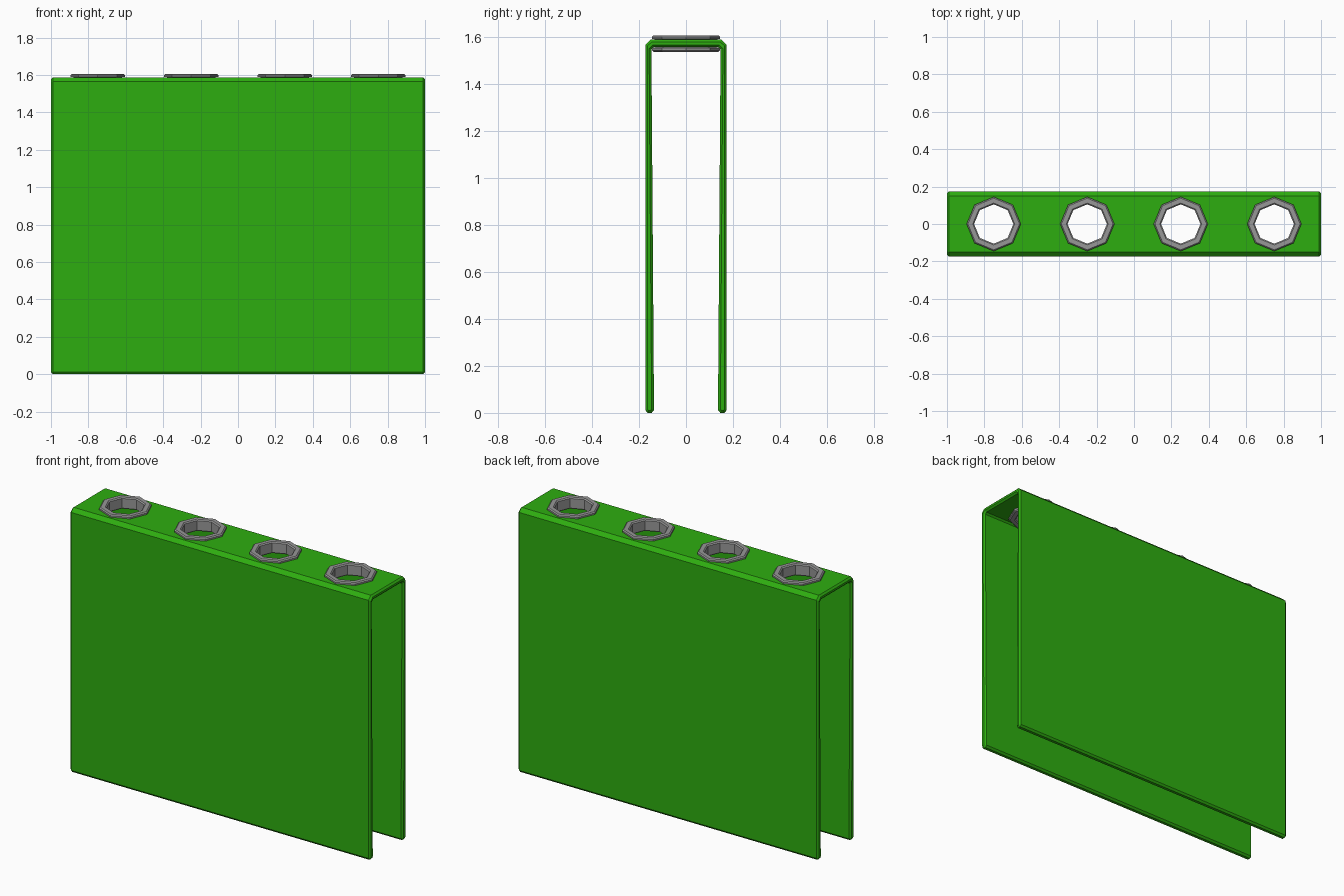
import bpy, bmesh
from math import tau, cos, sin

cube = bpy.data.objects.get("Cube")
if cube:
    bpy.data.objects.remove(cube, do_unlink=True)


def material(name, colour):
    m = bpy.data.materials.new(name)
    m.use_nodes = True
    m.diffuse_color = colour
    m.node_tree.nodes["Principled BSDF"].inputs["Base Color"].default_value = colour
    return m


def add_object(name, bm, mat=None):
    bmesh.ops.recalc_face_normals(bm, faces=bm.faces)
    mesh = bpy.data.meshes.new(name)
    bm.to_mesh(mesh)
    bm.free()
    obj = bpy.data.objects.new(name, mesh)
    bpy.context.collection.objects.link(obj)
    if mat:
        mesh.materials.append(mat)
    return obj


def lathe_ring(profile, x, sides=8):
    """Closed (radius, z) profile swept around a vertical axis at x."""
    bm = bmesh.new()
    loops = [[bm.verts.new((x + r * cos(tau * i / sides), r * sin(tau * i / sides), z))
              for r, z in profile] for i in range(sides)]
    n = len(profile)
    for i in range(sides):
        a, b = loops[i], loops[(i + 1) % sides]
        for j in range(n):
            k = (j + 1) % n
            bm.faces.new((a[j], b[j], b[k], a[k]))
    return bm


green = material("green", (0.027, 0.42, 0.005, 1))
grey = material("grey", (0.31, 0.31, 0.31, 1))
hole_centres = (-0.75, -0.25, 0.25, 0.75)

# Folded cover: half of the U section, mirrored, extruded along x
half = [(0.15, 1.587), (0.173, 1.565), (0.173, 0.012), (0.164, 0),
        (0.146, 0), (0.136, 0.012), (0.147, 1.545), (0.137, 1.555)]
section = half + [(-y, z) for y, z in reversed(half)]
bm = bmesh.new()
face = bm.faces.new([bm.verts.new((-1, y, z)) for y, z in section])
sweep = bmesh.ops.extrude_face_region(bm, geom=[face])
moved = [v for v in sweep["geom"] if isinstance(v, bmesh.types.BMVert)]
bmesh.ops.translate(bm, verts=moved, vec=(2, 0, 0))
ends = [e for e in bm.edges if e.verts[0].co.x == e.verts[1].co.x]
bmesh.ops.bevel(bm, geom=ends, offset=0.01, segments=1, affect='EDGES')
cover = add_object("folded_cover", bm, green)

# Holes through the top
cutters = []
for x in hole_centres:
    bm = bmesh.new()
    bmesh.ops.create_cone(bm, cap_ends=True, segments=8, radius1=0.12, radius2=0.12, depth=0.2)
    bmesh.ops.translate(bm, verts=bm.verts, vec=(x, 0, 1.57))
    cutter = add_object("hole_cutter", bm)
    cutter.hide_render = True
    cutters.append(cutter)
    mod = cover.modifiers.new("hole", 'BOOLEAN')
    mod.object = cutter
    mod.solver = 'EXACT'
bpy.context.view_layer.objects.active = cover
for mod in list(cover.modifiers):
    bpy.ops.object.modifier_apply(modifier=mod.name)
for cutter in cutters:
    bpy.data.objects.remove(cutter, do_unlink=True)

# Eyelets: flanges above and below the top, joined by a sleeve
flanged = [(0.105, 1.541), (0.112, 1.535), (0.138, 1.535), (0.145, 1.541), (0.145, 1.552),
           (0.118, 1.556), (0.118, 1.586), (0.145, 1.59), (0.145, 1.599), (0.138, 1.605),
           (0.112, 1.605), (0.105, 1.599)]
for i, x in enumerate(hole_centres):
    add_object(f"eyelet_{i + 1}", lathe_ring(flanged, x), grey)
